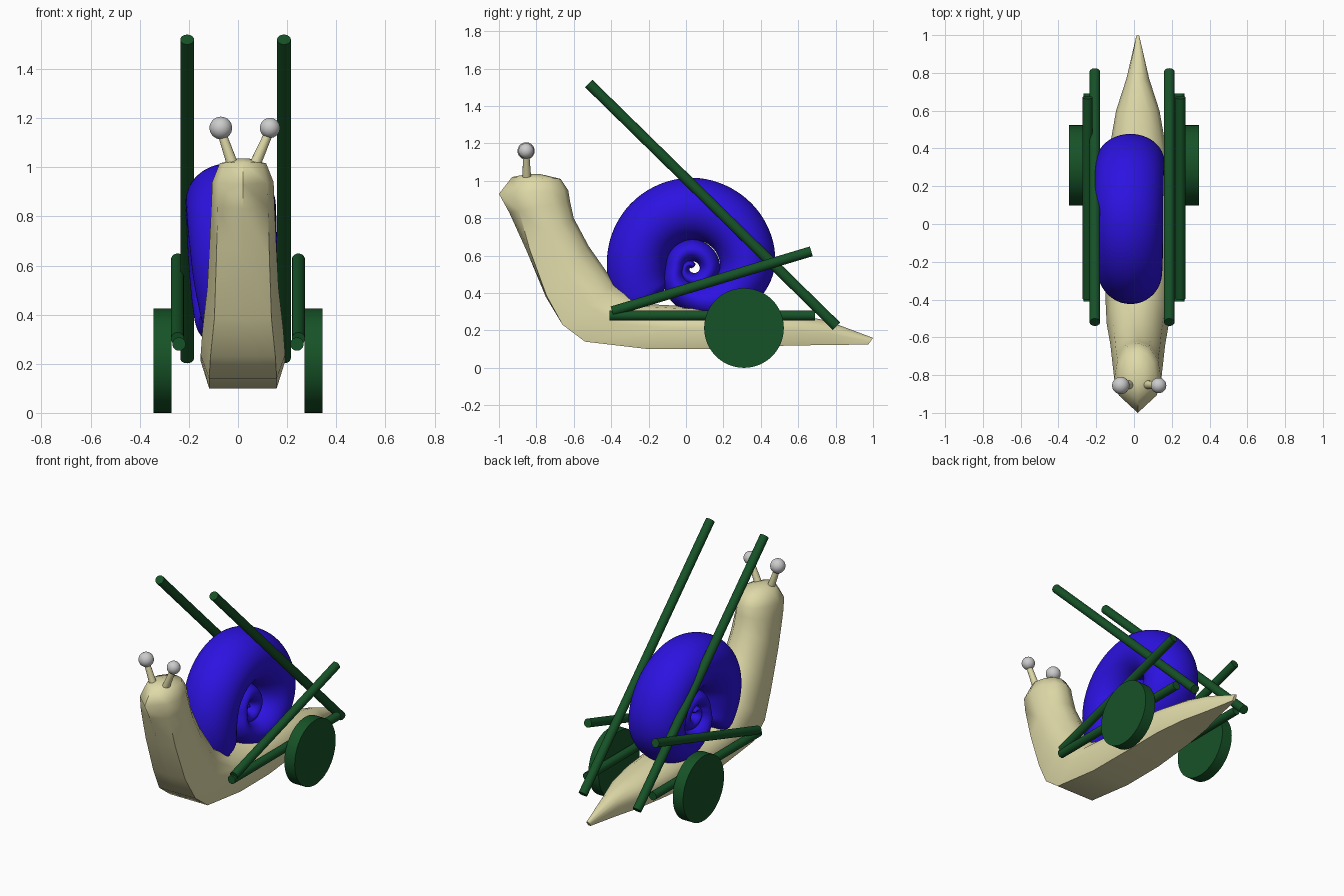
import bpy, bmesh
from math import sin, cos, pi, radians
from mathutils import Vector

if "Cube" in bpy.data.objects:
    bpy.data.objects.remove(bpy.data.objects["Cube"])


def material(name, rgb):
    m = bpy.data.materials.new(name)
    m.diffuse_color = (*rgb, 1)
    m.use_nodes = True
    m.node_tree.nodes["Principled BSDF"].inputs["Base Color"].default_value = m.diffuse_color
    return m


CREAM = material("cream", (0.74, 0.70, 0.39))
BLUE = material("blue", (0.025, 0.006, 0.75))
GREEN = material("green", (0.008, 0.085, 0.02))


def finish(obj, mat, angle=40):
    if mat:
        obj.data.materials.append(mat)
    bpy.ops.object.select_all(action='DESELECT')
    obj.select_set(True)
    bpy.context.view_layer.objects.active = obj
    bpy.ops.object.shade_smooth_by_angle(angle=radians(angle))
    return obj


def loft(name, rings, mat, angle=40, subdiv=0):
    """Skin closed rings of equal point count and cap both ends."""
    bm = bmesh.new()
    vs = [[bm.verts.new(p) for p in r] for r in rings]
    n = len(vs[0])
    for a, b in zip(vs, vs[1:]):
        for i in range(n):
            j = (i + 1) % n
            bm.faces.new((a[i], a[j], b[j], b[i]))
    bm.faces.new(vs[0])
    bm.faces.new(vs[-1])
    bmesh.ops.recalc_face_normals(bm, faces=bm.faces)
    me = bpy.data.meshes.new(name)
    bm.to_mesh(me)
    bm.free()
    obj = bpy.data.objects.new(name, me)
    bpy.context.collection.objects.link(obj)
    finish(obj, mat, angle)
    if subdiv:
        mod = obj.modifiers.new("smooth", 'SUBSURF')
        mod.levels = mod.render_levels = subdiv
    return obj


def rod(name, p, q, r1, mat, r2=None, sides=24):
    p, q = Vector(p), Vector(q)
    d = q - p
    rot = d.to_track_quat('Z', 'Y')
    rings = []
    for c, r in ((p, r1), (q, r1 if r2 is None else r2)):
        rings.append([c + rot @ Vector((r * cos(2 * pi * i / sides), r * sin(2 * pi * i / sides), 0))
                      for i in range(sides)])
    return loft(name, rings, mat)


# Body: belly point (y, z), back point (y, z), half width, how pointed the front is
stations = [
    (-0.93, 1.02, -0.67, 1.01, 0.095, 0.25),
    (-1.00, 0.93, -0.63, 0.95, 0.125, 0.25),
    (-0.945, 0.83, -0.62, 0.89, 0.128, 0.16),
    (-0.85, 0.62, -0.60, 0.80, 0.135, 0.06),
    (-0.75, 0.38, -0.52, 0.65, 0.145, 0.02),
    (-0.66, 0.23, -0.38, 0.45, 0.165, 0.0),
    (-0.54, 0.14, -0.20, 0.34, 0.172, 0.0),
    (-0.20, 0.10, 0.00, 0.33, 0.172, 0.0),
    (0.10, 0.10, 0.15, 0.33, 0.170, 0.0),
    (0.40, 0.115, 0.40, 0.31, 0.150, 0.0),
    (0.60, 0.12, 0.60, 0.285, 0.115, 0.0),
    (0.78, 0.122, 0.76, 0.25, 0.060, 0.0),
    (0.975, 0.125, 1.00, 0.16, 0.010, 0.0),
]
rings = []
for fy, fz, ty, tz, w, k in stations:
    half = [(0.8, k), (1.0, 0.48), (0.86, 0.75), (0.5, 0.94)]
    loop = [(0, 0)] + half + [(0, 1)] + [(-u, v) for u, v in reversed(half)]
    rings.append([(0.02 + u * w, fy + (ty - fy) * v, fz + (tz - fz) * v) for u, v in loop])
# small raised crown that closes the head
rings.insert(0, [(0.02 + (x - 0.02) * 0.3, -0.82 + (y + 0.82) * 0.3, 1.035) for x, y, z in rings[0]])
loft("body", rings, CREAM, 50)

# Shell: coil angle, distance from the hub, tube radius, sideways radius
coil = [
    (220, 0.30, 0.15, 0.13), (180, 0.295, 0.163, 0.165), (135, 0.315, 0.168, 0.18),
    (90, 0.325, 0.17, 0.185), (45, 0.32, 0.16, 0.185), (0, 0.305, 0.15, 0.18),
    (-45, 0.23, 0.125, 0.165), (-90, 0.155, 0.09, 0.145), (-180, 0.085, 0.055, 0.12),
    (-270, 0.10, 0.06, 0.11), (-360, 0.10, 0.055, 0.10), (-450, 0.06, 0.042, 0.095),
    (-540, 0.04, 0.03, 0.09), (-690, 0.012, 0.015, 0.08),
]


def coil_at(a):
    for s, e in zip(coil, coil[1:]):
        if a >= e[0]:
            t = (s[0] - a) / (s[0] - e[0])
            return [s[i] + (e[i] - s[i]) * t for i in (1, 2, 3)]
    return coil[-1][1:]


rings = []
for a in range(220, -691, -15):
    r, rad, lat = coil_at(a)
    ring = []
    for i in range(16):
        t = 2 * pi * i / 16
        d = r + rad * 1.02 * cos(t)
        z = 0.53 + d * sin(radians(a))
        x = -0.02 + lat * 1.02 * sin(t) - 0.04 * (z - 0.6)
        ring.append((x, 0.03 + d * cos(radians(a)), z))
    rings.append(ring)
loft("shell", rings, BLUE, 180, subdiv=2)

# Eyes on stalks
for side, base, tip, r in (("left", -0.015, -0.07, 0.046), ("right", 0.06, 0.13, 0.041)):
    rod(side + "_eye_stalk", (base, -0.85, 0.99), (tip, -0.855, 1.15), 0.024, CREAM, 0.017, 16)
    bpy.ops.mesh.primitive_uv_sphere_add(segments=32, ring_count=16, radius=r,
                                         location=(tip, -0.855, 1.16))
    eye = bpy.context.object
    eye.name = side + "_eye"
    finish(eye, None)

# Chair frame and wheels on each side
for side, s in (("left", -1), ("right", 1)):
    xa, xb, xc = s * 0.197 - 0.01, s * 0.24, s * 0.246
    rod(side + "_push_bar", (xa, -0.52, 1.52), (xa, 0.805, 0.222), 0.028, GREEN)
    rod(side + "_base_rail", (xb, -0.41, 0.28), (xb, 0.69, 0.28), 0.027, GREEN)
    rod(side + "_arm_rail", (xc, -0.395, 0.302), (xc, 0.67, 0.623), 0.027, GREEN)
    rod(side + "_wheel", (s * 0.27, 0.31, 0.213), (s * 0.345, 0.31, 0.213), 0.213, GREEN, sides=64)
